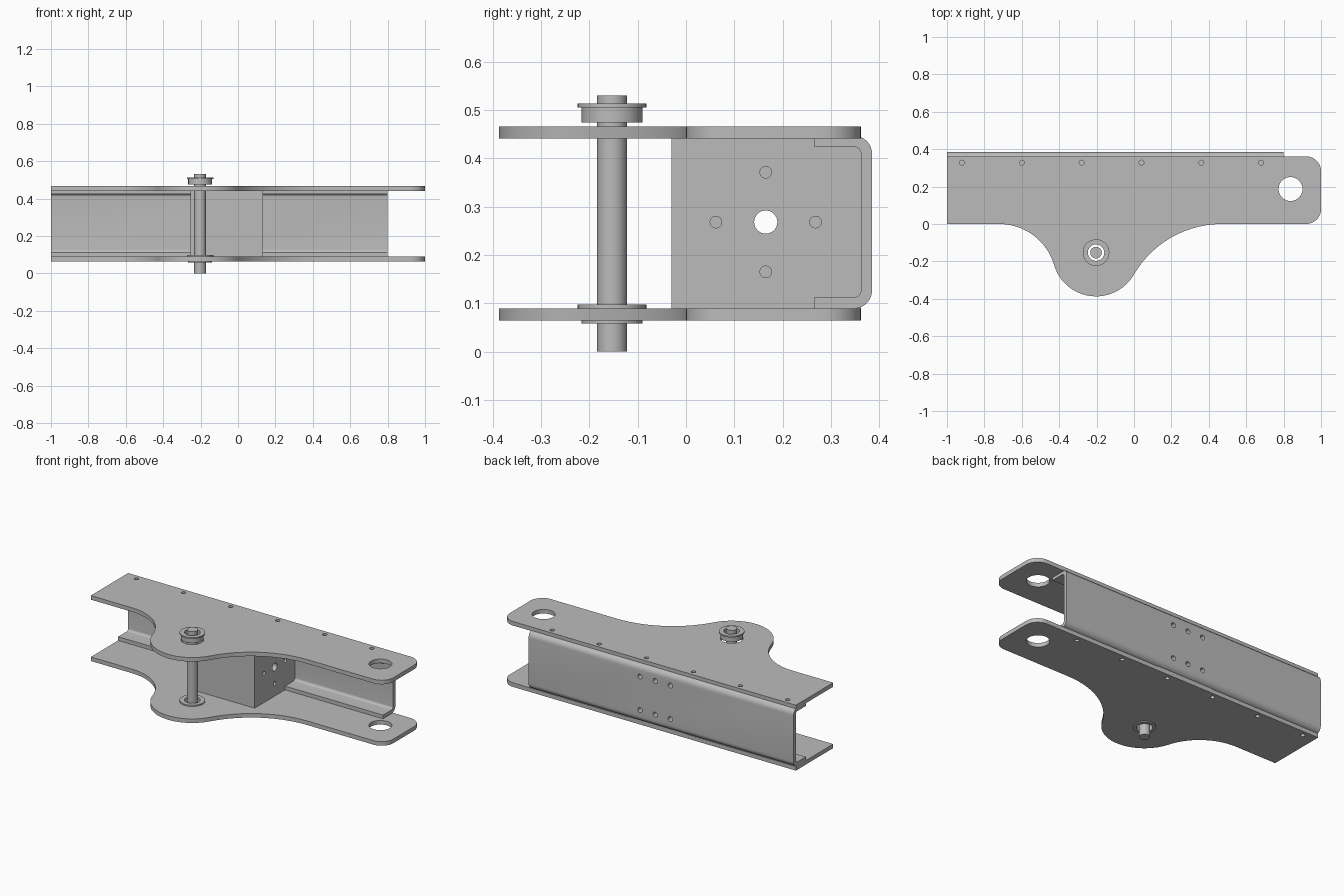
import bpy, bmesh
from math import sin, cos, radians, atan2, degrees
from mathutils import Vector, Matrix

cube = bpy.data.objects.get("Cube")
if cube:
    bpy.data.objects.remove(cube, do_unlink=True)

steel = bpy.data.materials.new("steel grey")
steel.use_nodes = True
GREY = (0.5, 0.5, 0.5, 1)
steel.diffuse_color = GREY
steel.node_tree.nodes["Principled BSDF"].inputs["Base Color"].default_value = GREY


def add_object(name, bm):
    bmesh.ops.recalc_face_normals(bm, faces=bm.faces)
    mesh = bpy.data.meshes.new(name)
    bm.to_mesh(mesh)
    bm.free()
    mesh.materials.append(steel)
    obj = bpy.data.objects.new(name, mesh)
    bpy.context.collection.objects.link(obj)
    return obj


def arc(cx, cy, r, start, end, steps=10):
    """Points on an arc, angles in degrees."""
    angles = [radians(start + (end - start) * i / steps) for i in range(steps + 1)]
    return [(cx + r * cos(a), cy + r * sin(a)) for a in angles]


def prism(name, points, direction):
    """Fill a closed outline and push it along a direction."""
    bm = bmesh.new()
    face = bm.faces.new([bm.verts.new(p) for p in points])
    top = bmesh.ops.extrude_face_region(bm, geom=[face])["geom"]
    moved = [v for v in top if isinstance(v, bmesh.types.BMVert)]
    bmesh.ops.translate(bm, verts=moved, vec=direction)
    return add_object(name, bm)


def add_rod(bm, start, end, radius, sides):
    start, end = Vector(start), Vector(end)
    axis = end - start
    turn = Vector((0, 0, 1)).rotation_difference(axis).to_matrix().to_4x4()
    bmesh.ops.create_cone(bm, cap_ends=True, segments=sides, radius1=radius, radius2=radius,
                          depth=axis.length, matrix=Matrix.Translation((start + end) / 2) @ turn)


def drill(obj, holes):
    """Cut round holes, each given as start, end and radius."""
    bm = bmesh.new()
    for start, end, radius in holes:
        add_rod(bm, start, end, radius, 32)
    cutter = add_object("hole_cutter", bm)
    cutter.hide_render = True
    mod = obj.modifiers.new("holes", 'BOOLEAN')
    mod.object, mod.operation, mod.solver = cutter, 'DIFFERENCE', 'EXACT'
    select(obj)
    bpy.ops.object.modifier_apply(modifier=mod.name)
    bpy.data.objects.remove(cutter, do_unlink=True)


def select(obj):
    bpy.ops.object.select_all(action='DESELECT')
    obj.select_set(True)
    bpy.context.view_layer.objects.active = obj


def lathe(name, x, y, profile, sides=48):
    """Ring turned about a vertical axis from a closed (radius, z) profile."""
    bm = bmesh.new()
    rings = []
    for i in range(sides):
        a = radians(360 * i / sides)
        rings.append([bm.verts.new((x + r * cos(a), y + r * sin(a), z)) for r, z in profile])
    n = len(profile)
    for i in range(sides):
        a, b = rings[i], rings[(i + 1) % sides]
        for j in range(n):
            k = (j + 1) % n
            bm.faces.new((a[j], b[j], b[k], a[k]))
    return add_object(name, bm)


PIN_X, PIN_Y = -0.203, -0.153
LOBE_R = 0.234
BACK, MID_Z = 0.362, 0.268
PLATE_T = 0.025
BLOCK_X, SPREAD = -0.06, 0.103


def fillet(start_x):
    """Concave arc tangent to the straight front edge and to the pin lobe."""
    dx, d = start_x - PIN_X, -PIN_Y
    r = (dx * dx + d * d - LOBE_R ** 2) / (2 * (d + LOBE_R))
    touch = degrees(atan2(PIN_Y + r, PIN_X - start_x))
    return arc(start_x, -r, r, 90, touch, 14), touch


# Side plates with a lobe for the pin
left_curve, left_touch = fillet(-0.72)
right_curve, right_touch = fillet(0.47)
lobe = arc(PIN_X, PIN_Y, LOBE_R, left_touch + 180, right_touch + 180, 24)
outline = [(-1, BACK), (-1, 0)] + left_curve + lobe[1:-1] + right_curve[::-1]
outline += arc(0.92, 0.08, 0.08, -90, 0) + arc(0.92, BACK - 0.08, 0.08, 0, 90)
for name, z in (("lower_plate", 0.064), ("upper_plate", 0.441)):
    plate = prism(name, [(x, y, z) for x, y in outline], (0, 0, PLATE_T))
    spots = [(0.837, 0.187, 0.064), (PIN_X, PIN_Y, 0.063)]
    spots += [(-0.92 + 0.32 * i, 0.328, 0.013) for i in range(6)]
    drill(plate, [((x, y, z - 0.05), (x, y, z + 0.08), r) for x, y, r in spots])

# Back channel with rounded bends
half, wall, lip, web = 0.179, 0.023, 0.265, 0.385
ro, ri = 0.038, 0.015
outer = arc(web - ro, half - ro, ro, 90, 0, 8)
inner = arc(BACK - ri, half - wall - ri, ri, 0, 90, 6)
upper = [(lip, half)] + outer
upper_in = inner + [(lip, half - wall)]
section = upper + [(y, -z) for y, z in upper[::-1]]
section += [(y, -z) for y, z in upper_in[::-1]] + upper_in
channel = prism("back_channel", [(-1, y, MID_Z + z) for y, z in section], (1.8, 0, 0))
bolt_spots = [(BLOCK_X + i * SPREAD, MID_Z + j * SPREAD) for i in (-1, 0, 1) for j in (-1, 1)]
bolt_holes = [((x, BACK - 0.05, z), (x, web + 0.05, z), 0.015) for x, z in bolt_spots]
drill(channel, bolt_holes)

# Spacer block with a through bore and blind bolt holes
x0, x1, front, low, high = -0.254, 0.134, -0.03, 0.089, 0.441
block = prism("spacer_block", [(x0, front, low), (x1, front, low), (x1, BACK, low), (x0, BACK, low)],
              (0, 0, high - low))
mid_y = 0.165
end_holes = [((x0 - 0.1, mid_y, MID_Z), (x1 + 0.1, mid_y, MID_Z), 0.024)]
for dy, dz in ((SPREAD, 0), (-SPREAD, 0), (0, SPREAD), (0, -SPREAD)):
    for end, side in ((x0, -1), (x1, 1)):
        y, z = mid_y + dy, MID_Z + dz
        end_holes.append(((end - side * 0.05, y, z), (end + side * 0.05, y, z), 0.012))
drill(block, end_holes + bolt_holes)

# Pivot pin
bm = bmesh.new()
add_rod(bm, (PIN_X, PIN_Y, 0), (PIN_X, PIN_Y, 0.53), 0.031, 48)
pin = add_object("pivot_pin", bm)

# Flanged bushings around the pin
bushings = []
for name, z in (("lower_bushing", 0.058), ("upper_bushing", 0.474)):
    bushings.append(lathe(name, PIN_X, PIN_Y, [
        (0.044, z), (0.063, z), (0.063, z + 0.031), (0.071, z + 0.031),
        (0.071, z + 0.039), (0.044, z + 0.039)]))

# Smooth the curved walls and keep the edges crisp
for obj in [o for o in bpy.context.collection.objects if o.type == 'MESH' and steel.name in o.data.materials]:
    select(obj)
    bpy.ops.object.shade_smooth_by_angle(angle=radians(30))
